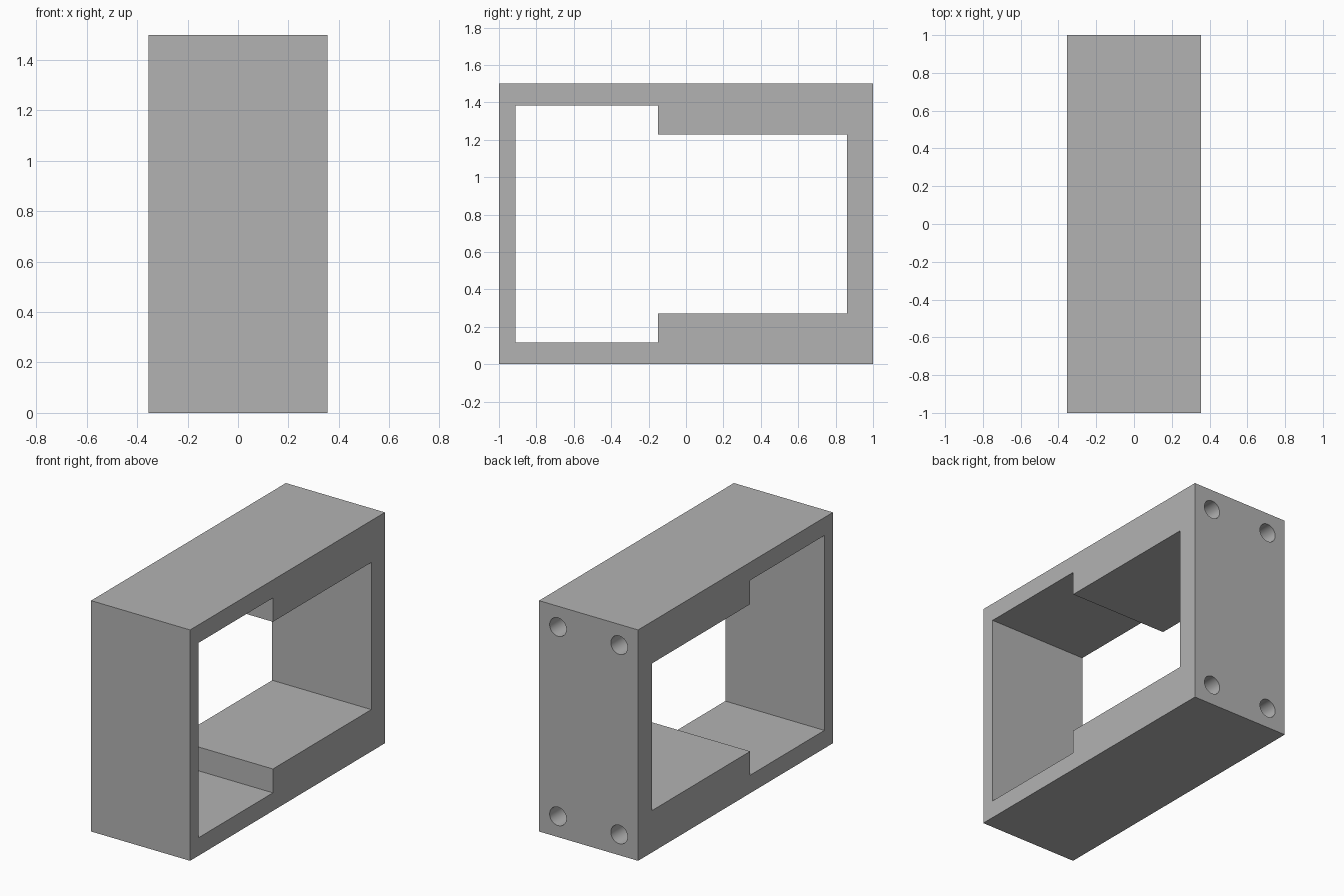
import bpy
import bmesh
from math import radians

old = bpy.data.objects.get("Cube")
if old:
    bpy.data.objects.remove(old, do_unlink=True)

HALF_W, HALF_L, HEIGHT = 0.356, 1.0, 1.5

grey = bpy.data.materials.new("plain_grey")
grey.use_nodes = True
colour = (0.45, 0.45, 0.45, 1)
grey.diffuse_color = colour
grey.node_tree.nodes["Principled BSDF"].inputs["Base Color"].default_value = colour


def prism(name, outline, half_width):
    """Extrude a (y, z) outline symmetrically along x."""
    bm = bmesh.new()
    face = bm.faces.new([bm.verts.new((-half_width, y, z)) for y, z in outline])
    grown = bmesh.ops.extrude_face_region(bm, geom=[face])
    verts = [v for v in grown["geom"] if isinstance(v, bmesh.types.BMVert)]
    bmesh.ops.translate(bm, verts=verts, vec=(2 * half_width, 0, 0))
    bmesh.ops.recalc_face_normals(bm, faces=bm.faces)
    mesh = bpy.data.meshes.new(name)
    bm.to_mesh(mesh)
    bm.free()
    obj = bpy.data.objects.new(name, mesh)
    bpy.context.collection.objects.link(obj)
    obj.data.materials.append(grey)
    return obj


def carve(target, cutter):
    """Subtract the cutter from the target, then discard it."""
    cutter.hide_render = True
    mod = target.modifiers.new("cut", 'BOOLEAN')
    mod.operation = 'DIFFERENCE'
    mod.solver = 'EXACT'
    mod.object = cutter
    bpy.ops.object.select_all(action='DESELECT')
    target.select_set(True)
    bpy.context.view_layer.objects.active = target
    bpy.ops.object.modifier_apply(modifier=mod.name)
    bpy.data.objects.remove(cutter, do_unlink=True)


# Outer block
frame = prism("frame", [(-HALF_L, 0), (HALF_L, 0), (HALF_L, HEIGHT), (-HALF_L, HEIGHT)], HALF_W)

# Stepped opening through the sides: taller at the front, lower at the back
lower = [(-0.912, 0.117), (-0.15, 0.117), (-0.15, 0.272), (0.86, 0.272)]
upper = [(y, HEIGHT - z) for y, z in reversed(lower)]
carve(frame, prism("opening_cutter", lower + upper, HALF_W + 0.1))

# Four blind screw holes in the back corners
DEPTH = 0.4
for x in (-0.22, 0.22):
    for z in (0.135, HEIGHT - 0.135):
        bpy.ops.mesh.primitive_cylinder_add(vertices=48, radius=0.06, depth=2 * DEPTH,
                                            location=(x, HALF_L, z),
                                            rotation=(radians(90), 0, 0))
        hole = bpy.context.object
        hole.name = "screw_hole_cutter"
        hole.data.materials.append(grey)
        carve(frame, hole)

frame.select_set(True)
bpy.ops.object.shade_smooth_by_angle(angle=radians(30))
